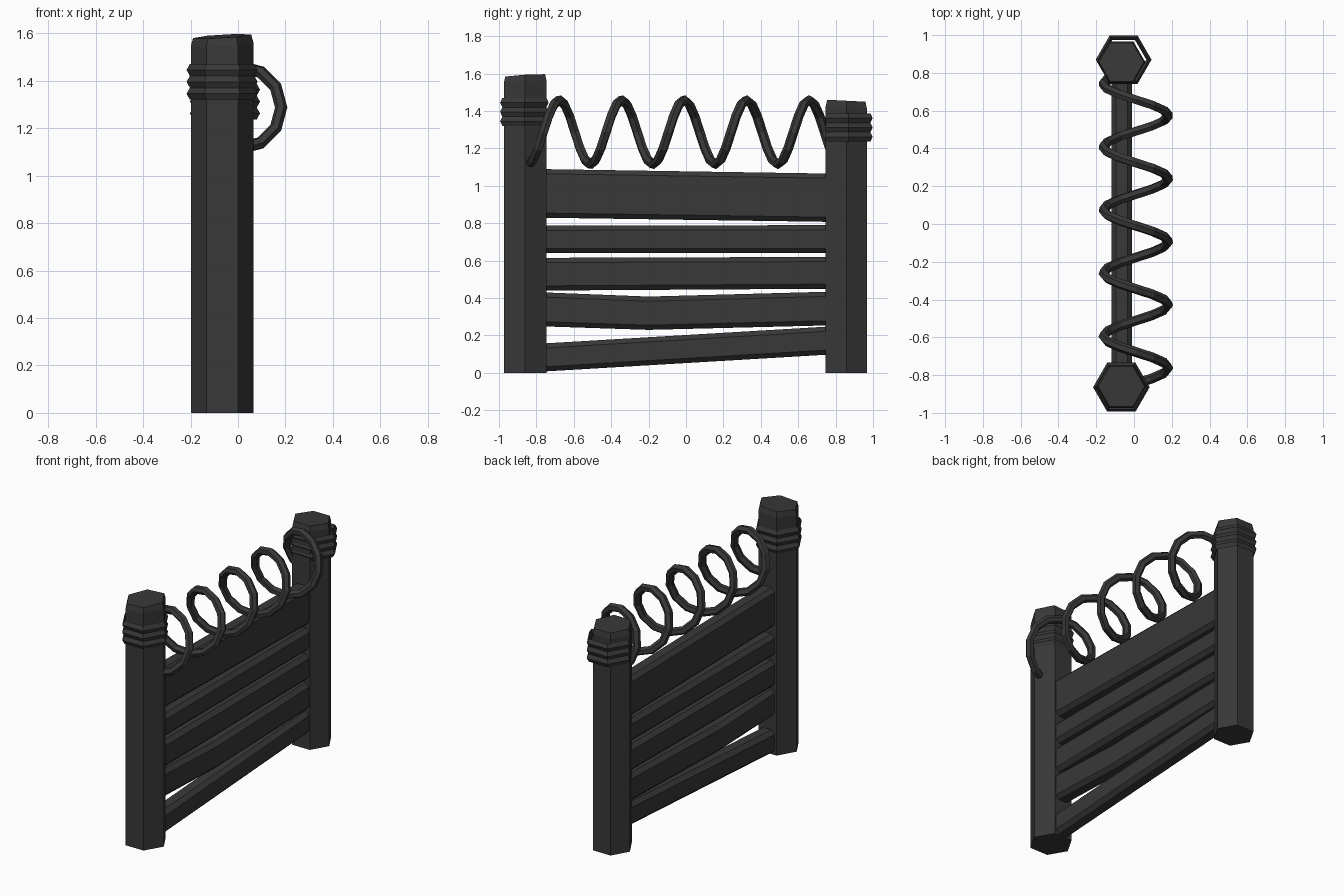
import bpy, bmesh, math
from mathutils import Vector

if "Cube" in bpy.data.objects:
    bpy.data.objects.remove(bpy.data.objects["Cube"])

dark = bpy.data.materials.new("dark_grey")
dark.diffuse_color = (0.04, 0.04, 0.04, 1)
dark.use_nodes = True
dark.node_tree.nodes["Principled BSDF"].inputs["Base Color"].default_value = dark.diffuse_color


def loft(name, loops):
    """Closed solid through equal-sized loops of points."""
    bm = bmesh.new()
    rings = [[bm.verts.new(p) for p in loop] for loop in loops]
    n = len(rings[0])
    for a, b in zip(rings, rings[1:]):
        for i in range(n):
            j = (i + 1) % n
            bm.faces.new((a[i], a[j], b[j], b[i]))
    bm.faces.new(rings[0][::-1])
    bm.faces.new(rings[-1])
    bmesh.ops.recalc_face_normals(bm, faces=bm.faces)
    me = bpy.data.meshes.new(name)
    bm.to_mesh(me)
    bm.free()
    ob = bpy.data.objects.new(name, me)
    bpy.context.collection.objects.link(ob)
    me.materials.append(dark)
    return ob


def hexagon(cx, cy, r, z, tilt_x=0.0, tilt_y=0.0):
    pts = []
    for i in range(6):
        a = math.radians(60 * i)
        dx, dy = r * math.cos(a), r * math.sin(a)
        pts.append((cx + dx, cy + dy, z + tilt_x * dx + tilt_y * dy))
    return pts


# Hexagonal posts with chamfered, slightly tilted tops
def post(name, cx, cy, r, top, tx, ty):
    loft(name, [hexagon(cx, cy, r, 0),
                hexagon(cx, cy, r, top - 0.035, tx, ty),
                hexagon(cx, cy, r * 0.93, top, tx, ty)])


post("front_post", -0.067, -0.86, 0.132, 1.587, 0.06, 0.06)
post("rear_post", -0.067, 0.857, 0.127, 1.455, 0.0, -0.05)


# Stacked wire bands around each post
def bands(name, cx, cy, r, z0):
    for k in range(3):
        bpy.ops.mesh.primitive_torus_add(
            major_segments=6, minor_segments=4, major_radius=r,
            minor_radius=0.025, location=(cx, cy, z0 + 0.05 * k))
        ob = bpy.context.object
        ob.name = f"{name}_{k + 1}"
        for v in ob.data.vertices:      # squeeze the section radially
            d = Vector((v.co.x, v.co.y))
            d = d.normalized() * (r + (d.length - r) * 0.55)
            v.co.x, v.co.y = d
        ob.data.materials.append(dark)


bands("front_post_band", -0.067, -0.864, 0.136, 1.345)
bands("rear_post_band", -0.055, 0.87, 0.134, 1.262)


# Chamfered planks: stations are (y, bottom z, top z)
def plank(name, stations, x0=-0.12, x1=-0.01, c=0.025):
    loft(name, [[(x0 + c, y, b), (x1 - c, y, b), (x1, y, b + c), (x1, y, t - c),
                 (x1 - c, y, t), (x0 + c, y, t), (x0, y, t - c), (x0, y, b + c)]
                for y, b, t in stations])


E = 0.8
plank("plank_1", [(-E, 0.005, 0.155), (E, 0.10, 0.25)])
plank("plank_2", [(-E, 0.25, 0.432), (-0.2, 0.23, 0.408), (E, 0.255, 0.435)])
plank("plank_3", [(-E, 0.44, 0.615), (E, 0.45, 0.62)])
plank("plank_4", [(-E, 0.64, 0.787), (E, 0.64, 0.79)])
plank("plank_5", [(-E, 0.83, 1.09), (E, 0.807, 1.065)])

# Coiled wire along the top
cu = bpy.data.curves.new("wire_coil", 'CURVE')
cu.dimensions = '3D'
cu.bevel_depth = 0.026
cu.bevel_resolution = 1
cu.use_fill_caps = True
per_turn, turns, pitch = 12, 4.92, 0.334
count = round(per_turn * turns) + 1
sp = cu.splines.new('POLY')
sp.points.add(count - 1)
sp.use_smooth = False
for i, p in enumerate(sp.points):
    f = i / per_turn
    a = 2 * math.pi * f
    p.co = (0.01 + 0.172 * math.sin(a), -0.845 + pitch * f,
            1.287 - 0.172 * math.cos(a), 1)
coil = bpy.data.objects.new("wire_coil", cu)
bpy.context.collection.objects.link(coil)
cu.materials.append(dark)
